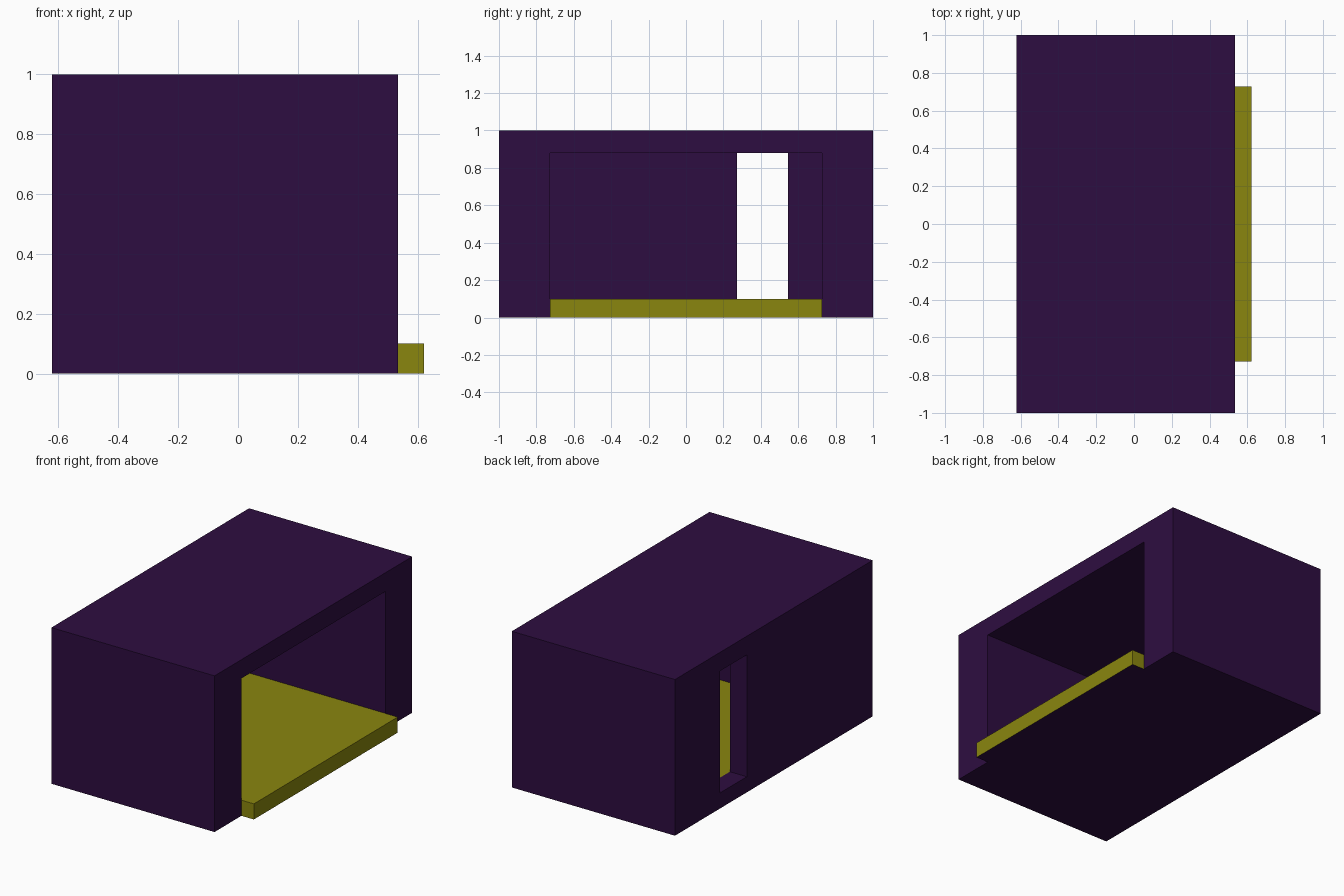
import bpy
import bmesh

if "Cube" in bpy.data.objects:
    bpy.data.objects.remove(bpy.data.objects["Cube"])


def material(name, color):
    mat = bpy.data.materials.new(name)
    mat.diffuse_color = color
    mat.use_nodes = True
    mat.node_tree.nodes["Principled BSDF"].inputs["Base Color"].default_value = mat.diffuse_color
    return mat


def box(name, lo, hi, *mats):
    bm = bmesh.new()
    bmesh.ops.create_cube(bm, size=1)
    for v in bm.verts:
        v.co = [(a + b) / 2 + c * (b - a) for a, b, c in zip(lo, hi, v.co)]
    mesh = bpy.data.meshes.new(name)
    bm.to_mesh(mesh)
    bm.free()
    for mat in mats:
        mesh.materials.append(mat)
    obj = bpy.data.objects.new(name, mesh)
    bpy.context.collection.objects.link(obj)
    return obj


def cut(obj, lo, hi):
    cutter = box("cutter", lo, hi)
    cutter.hide_render = True
    mod = obj.modifiers.new("cut", 'BOOLEAN')
    mod.operation = 'DIFFERENCE'
    mod.solver = 'EXACT'
    mod.object = cutter
    bpy.context.view_layer.objects.active = obj
    bpy.ops.object.modifier_apply(modifier=mod.name)
    bpy.data.objects.remove(cutter)


purple = material("dark_purple", (0.027, 0.004, 0.052, 1))
yellow = material("olive_yellow", (0.255, 0.24, 0.0045, 1))

# Outer shell: block hollowed from the right, with a narrow doorway at the back
X0, X1, BACK, HALF, CEIL, FLOOR = -0.622, 0.534, -0.502, 0.728, 0.88, 0.1
shell = box("shell", (X0, -1, 0), (X1, 1, 1), purple)
cut(shell, (BACK, -HALF, -0.2), (X1 + 0.2, HALF, CEIL))
cut(shell, (X0 - 0.2, 0.273, FLOOR), (BACK + 0.2, 0.546, CEIL))

# Floor slab sticking out of the opening, with a dark underside
slab = box("floor_slab", (BACK, -HALF, 0), (0.622, HALF, FLOOR), yellow, purple)
for face in slab.data.polygons:
    face.material_index = 1 if face.normal.z < -0.5 else 0
